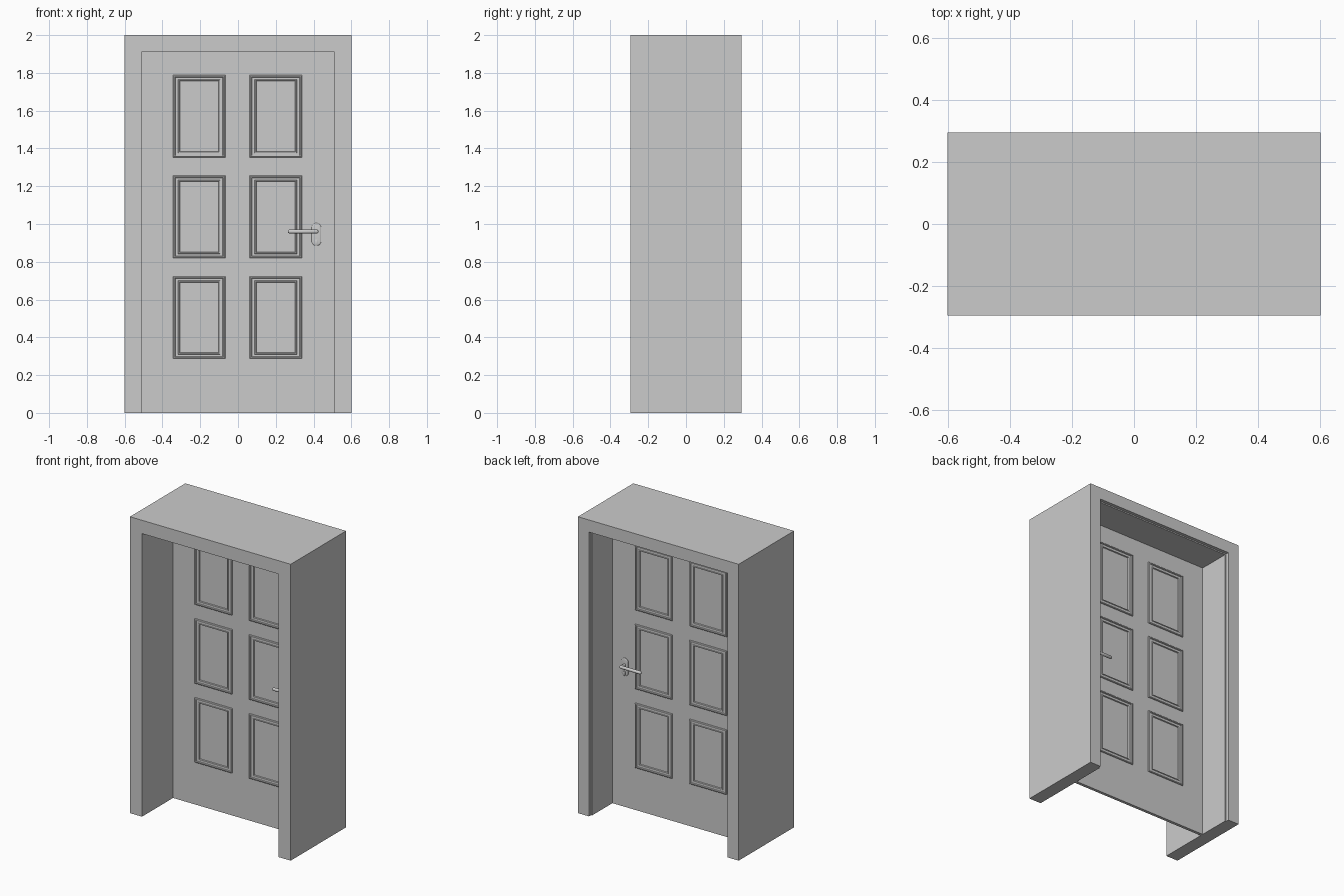
import bpy, bmesh, math

if "Cube" in bpy.data.objects:
    bpy.data.objects.remove(bpy.data.objects["Cube"])

DOOR_FRONT, DOOR_BACK = 0.036, 0.056


def finish(name, bm, smooth=False):
    bmesh.ops.recalc_face_normals(bm, faces=bm.faces)
    mesh = bpy.data.meshes.new(name)
    bm.to_mesh(mesh)
    bm.free()
    ob = bpy.data.objects.new(name, mesh)
    bpy.context.collection.objects.link(ob)
    if smooth:
        bpy.context.view_layer.objects.active = ob
        ob.select_set(True)
        bpy.ops.object.shade_smooth_by_angle(angle=math.radians(40))
        ob.select_set(False)
    return ob


def loft(name, rings, closed=False, caps=True, smooth=False):
    """Skin a list of equal-length point rings."""
    bm = bmesh.new()
    vs = [[bm.verts.new(p) for p in r] for r in rings]
    pairs = list(zip(vs, vs[1:])) + ([(vs[-1], vs[0])] if closed else [])
    for a, b in pairs:
        for i in range(len(a)):
            j = (i + 1) % len(a)
            bm.faces.new((a[i], a[j], b[j], b[i]))
    if caps:
        bm.faces.new(vs[0])
        bm.faces.new(vs[-1])
    return finish(name, bm, smooth)


def rect(cx, cz, hx, hz, y):
    return [(cx + sx * hx, y, cz + sz * hz)
            for sx, sz in ((-1, -1), (1, -1), (1, 1), (-1, 1))]


# Deep door surround with a small rebate around the back of the opening
def arch_path(w, h, y):
    return [(-w, y, 0), (-w, y, h), (w, y, h), (w, y, 0)]


bm = bmesh.new()
section = [(0.6, 2.0, -0.295), (0.6, 2.0, 0.295), (0.518, 1.918, 0.295),
           (0.518, 1.918, 0.273), (0.51, 1.91, 0.273), (0.51, 1.91, -0.295)]
paths = [[bm.verts.new(p) for p in arch_path(*s)] for s in section]
for k in range(len(paths)):
    a, b = paths[k], paths[(k + 1) % len(paths)]
    for i in range(3):
        bm.faces.new((a[i], a[i + 1], b[i + 1], b[i]))
for end in (0, 3):
    bm.faces.new([p[end] for p in paths])
finish("door_surround", bm)

# Door leaf
loft("door_leaf", [rect(0, 0.955, 0.51, 0.955, y) for y in (DOOR_FRONT, DOOR_BACK)])

# Six stepped panel mouldings on each face: (inset, height)
profile = [(0, -0.002), (0, 0.005), (0.005, 0.009), (0.011, 0.009), (0.014, 0.004),
           (0.027, 0.004), (0.029, 0.007), (0.034, 0.007), (0.038, -0.002)]
for side, y0, sign in (("front", DOOR_FRONT, -1), ("back", DOOR_BACK, 1)):
    for cx in (-0.206, 0.2):
        for row in range(3):
            cz = 0.505 + row * 0.5325
            loft(side + "_panel_moulding",
                 [rect(cx, cz, 0.139 - i, 0.218 - i * 0.85, y0 + sign * h)
                  for i, h in profile], closed=True, caps=False)


def capsule(cx, cz, r, half, y, n=24):
    """Stadium outline with rounded top and bottom."""
    pts = []
    for i in range(n):
        a = 2 * math.pi * (i + 0.5) / n
        pts.append((cx + r * math.cos(a), y,
                    cz + r * math.sin(a) + (half if a < math.pi else -half)))
    return pts


# Lever handles, back plates and key cylinders on both faces
for side, y0, sign in (("front", DOOR_FRONT, -1), ("back", DOOR_BACK, 1)):
    plate = [(0.025, -0.002), (0.025, 0.004), (0.023, 0.006), (0.019, 0.007)]
    loft(side + "_handle_plate",
         [capsule(0.415, 0.945, r, 0.035, y0 + sign * h) for r, h in plate], smooth=True)
    loft(side + "_key_cylinder",
         [capsule(0.415, 0.905, r, 0.006, y0 + sign * h)
          for r, h in ((0.008, 0.005), (0.008, 0.011), (0.006, 0.012))], smooth=True)
    loft(side + "_handle_spindle",
         [capsule(0.415, 0.96, 0.009, 0, y0 + sign * h) for h in (0.004, 0.045)], smooth=True)
    yc = y0 + sign * 0.043
    lever = []
    for x, r in ((0.265, 0.005), (0.267, 0.008), (0.272, 0.0105),
                 (0.418, 0.0105), (0.423, 0.008), (0.425, 0.005)):
        lever.append([(x, yc + r * math.cos(2 * math.pi * k / 16),
                       0.96 + r * math.sin(2 * math.pi * k / 16)) for k in range(16)])
    loft(side + "_handle_lever", lever, smooth=True)
